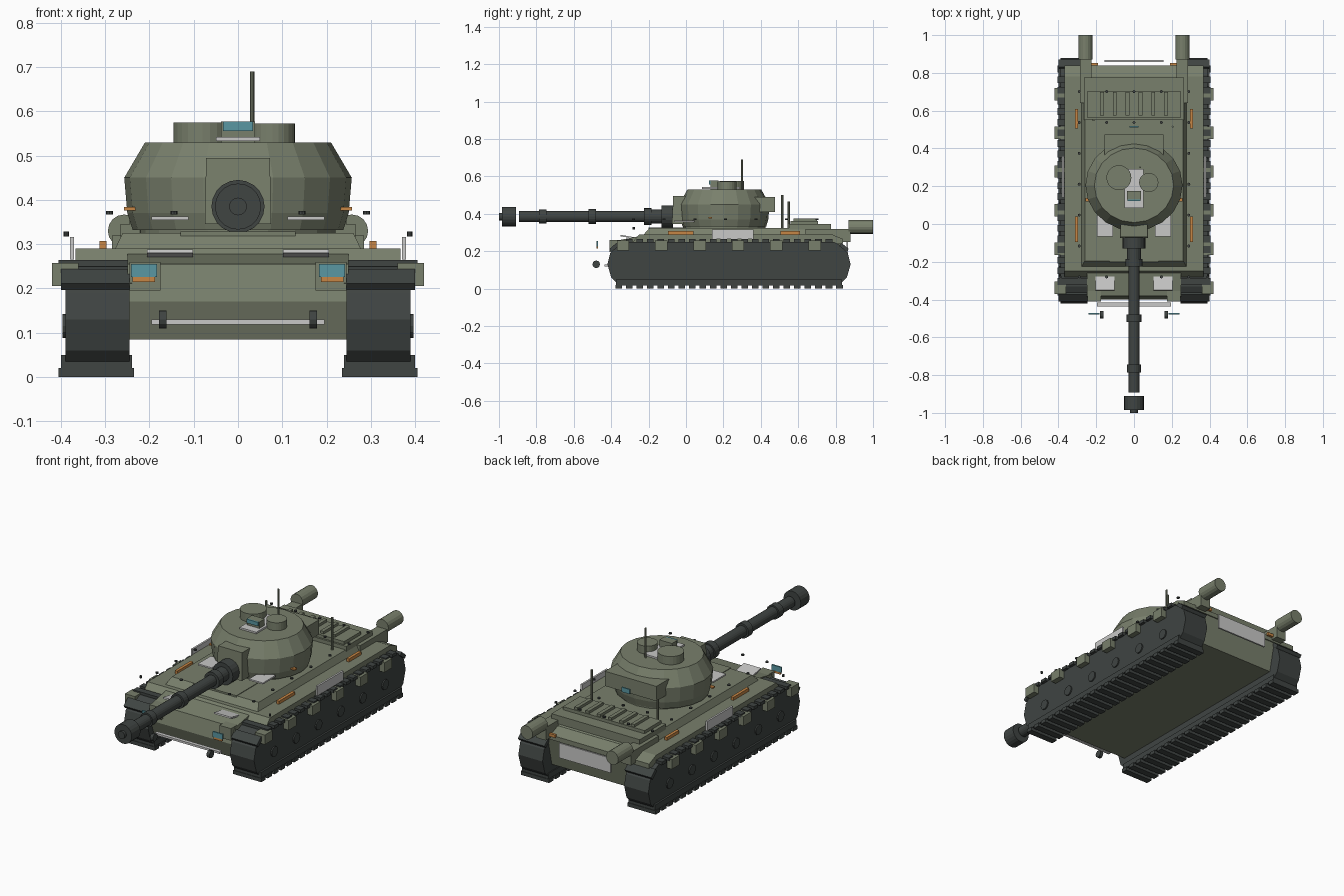
import bpy, bmesh, math
from mathutils import Matrix, Vector

cube = bpy.data.objects.get("Cube")
if cube:
    bpy.data.objects.remove(cube)


def material(name, rgb):
    m = bpy.data.materials.new(name)
    m.use_nodes = True
    m.diffuse_color = (*rgb, 1)
    m.node_tree.nodes["Principled BSDF"].inputs["Base Color"].default_value = (*rgb, 1)
    return m


GREEN = material("olive_green", (.19, .215, .15))
DARK = material("dark_metal", (.05, .058, .055))
LIGHT = material("light_grey", (.58, .58, .57))
ORANGE = material("orange", (.57, .24, .06))
GLASS = material("teal_glass", (.1, .31, .36))


def finish(name, bm, mat):
    bmesh.ops.recalc_face_normals(bm, faces=bm.faces)
    mesh = bpy.data.meshes.new(name)
    bm.to_mesh(mesh)
    bm.free()
    mesh.materials.append(mat)
    ob = bpy.data.objects.new(name, mesh)
    bpy.context.collection.objects.link(ob)
    return ob


def add_box(bm, x, y, z, taper=(1, 1), tilt=0):
    """Box from three ranges; taper shrinks the top, tilt turns it about x."""
    centre = Vector([(a + b) / 2 for a, b in (x, y, z)])
    size = [b - a for a, b in (x, y, z)]
    verts = bmesh.ops.create_cube(bm, size=1)["verts"]
    for v in verts:
        if v.co.z > 0:
            v.co.x *= taper[0]
            v.co.y *= taper[1]
        v.co = Vector([c * s for c, s in zip(v.co, size)])
    bmesh.ops.transform(bm, verts=verts, matrix=Matrix.Translation(centre) @ Matrix.Rotation(tilt, 4, 'X'))


def box(name, mat, x, y, z, taper=(1, 1), tilt=0):
    bm = bmesh.new()
    add_box(bm, x, y, z, taper, tilt)
    return finish(name, bm, mat)


def pair(name, mat, x, y, z, taper=(1, 1), tilt=0):
    box("left_" + name, mat, x, y, z, taper, tilt)
    box("right_" + name, mat, (-x[1], -x[0]), y, z, taper, tilt)


def add_cyl(bm, centre, r, length, axis='Z', sides=16):
    turn = {'X': Matrix.Rotation(math.pi / 2, 4, 'Y'), 'Y': Matrix.Rotation(math.pi / 2, 4, 'X'),
            'Z': Matrix.Identity(4)}[axis]
    bmesh.ops.create_cone(bm, cap_ends=True, segments=sides, radius1=r, radius2=r, depth=length,
                          matrix=Matrix.Translation(centre) @ turn)


def cyl(name, mat, centre, r, length, axis='Z', sides=16):
    bm = bmesh.new()
    add_cyl(bm, centre, r, length, axis, sides)
    return finish(name, bm, mat)


def prism(name, mat, profile, x0, x1):
    """Side profile of (y, z) points pulled across x."""
    bm = bmesh.new()
    face = bm.faces.new([bm.verts.new((x0, y, z)) for y, z in profile])
    new = bmesh.ops.extrude_face_region(bm, geom=[face])["geom"]
    bmesh.ops.translate(bm, verts=[g for g in new if isinstance(g, bmesh.types.BMVert)], vec=(x1 - x0, 0, 0))
    return finish(name, bm, mat)


# Hull
prism("lower_hull", GREEN, [(-.37, .085), (-.40, .17), (-.38, .255), (-.25, .28), (.78, .29), (.84, .265), (.80, .085)],
      -.25, .25)
prism("upper_hull", GREEN, [(-.28, .255), (-.25, .29), (.78, .29), (.84, .265), (.84, .24), (-.28, .24)], -.367, .367)
box("hull_deck", GREEN, (-.28, .28), (-.23, .78), (.285, .325), (.93, .93))
box("driver_block", GREEN, (-.13, .13), (-.2, 0), (.29, .328))
cyl("turret_ring", GREEN, (0, .205, .33), .22, .03, sides=20)

# Running gear
half = [(-.36, .02), (-.40, .06), (-.42, .13), (-.405, .19), (-.37, .23), (-.33, .25)]
loop = half + [(.46 - y, z) for y, z in reversed(half)]
for side, s in (("left", 1), ("right", -1)):
    prism(side + "_track", DARK, loop, .245 * s, .39 * s)
    bm = bmesh.new()
    for i in range(22):
        y = -.36 + i * .0562
        xr = sorted((.235 * s, .405 * s))
        add_box(bm, xr, (y - .018, y + .018), (0, .02))
        if 0 < i < 21:
            add_box(bm, xr, (y - .018, y + .018), (.247, .264))
    xr = sorted((.24 * s, .4 * s))
    add_box(bm, xr, (-.375, .835), (.018, .05))
    for y, t in ((-.385, .7), (.845, -.7)):
        add_box(bm, xr, (y - .025, y + .025), (.21, .23), tilt=t)
    finish(side + "_track_pads", bm, DARK)
    bm = bmesh.new()
    for i in range(6):
        add_cyl(bm, (.39 * s, -.25 + i * .19, .115), .027, .014, 'X', 12)
    finish(side + "_wheel_hubs", bm, DARK)
    bm = bmesh.new()
    for i in range(6):
        y = -.337 + i * .205
        add_box(bm, sorted((.36 * s, .42 * s)), (y - .033, y + .033), (.205, .257))
    finish(side + "_fender_brackets", bm, GREEN)

    # Rear exhausts and aerials
    box(side + "_exhaust_base", GREEN, sorted((.225 * s, .285 * s)), (.64, .88), (.25, .32))
    cyl(side + "_exhaust", GREEN, (.257 * s, .935, .33), .037, .13, 'Y')
    cyl(side + "_tow_hook", DARK, (.17 * s, -.48, .13), .02, .018, 'X', 12)
    box(side + "_tow_pin", DARK, sorted((.163 * s, .177 * s)), (-.485, -.475), (.11, .15))
    cyl(side + "_rail_knob", DARK, (.388 * s, -.28, .323), .006, .012, sides=8)
cyl("left_rear_aerial", GREEN, (.205, .515, .41), .006, .18, sides=8)
cyl("right_rear_aerial", GREEN, (-.215, .55, .38), .006, .17, sides=8)

# Deck fittings
pair("front_bracket", GREEN, (.175, .245), (-.41, -.33), (.195, .26))
pair("headlight", GLASS, (.183, .242), (-.479, -.471), (.226, .255))
pair("headlight_marker", ORANGE, (.187, .238), (-.479, -.47), (.215, .226))
pair("front_flap", LIGHT, (.102, .205), (-.352, -.25), (.271, .279), tilt=-.18)
pair("deck_plate", LIGHT, (.112, .195), (-.065, .045), (.355, .363))
pair("side_panel", LIGHT, (.37, .38), (.14, .36), (.265, .316))
pair("front_marker", ORANGE, (.297, .313), (-.095, .04), (.285, .307))
pair("rear_marker", ORANGE, (.297, .313), (.505, .61), (.285, .307))
pair("tail_light", ORANGE, (.19, .23), (.838, .852), (.262, .278))
pair("turret_marker", ORANGE, (.23, .258), (.12, .138), (.376, .384))
box("front_bar", LIGHT, (-.195, .195), (-.436, -.416), (.119, .13))
box("rear_panel", LIGHT, (-.155, .155), (.858, .867), (.17, .25))

# Engine deck with louvres
box("engine_deck", GREEN, (-.265, .265), (.55, .775), (.3, .345))
box("engine_cover", GREEN, (-.245, .245), (.56, .705), (.345, .362))
bm = bmesh.new()
for i in range(6):
    x = -.17 + i * .068
    add_box(bm, (x - .01, x + .01), (.575, .7), (.36, .376))
finish("engine_louvres", bm, GREEN)

# Raised bolts in a grid over the deck
bm = bmesh.new()
for row in range(7):
    y = -.28 + row * .1635
    columns = (-2, -1, 0, 1, 2) if row > 4 else (-2, -1, 1, 2) if row == 0 else (-2, 2)
    for c in columns:
        add_cyl(bm, (c * .145, y, .371), .008, .007, sides=8)
finish("deck_bolts", bm, DARK)

# Turret: stacked rings around one centre
bm = bmesh.new()
rings = []
for r, z in ((.238, .332), (.25, .37), (.257, .45), (.21, .53)):
    rings.append([bm.verts.new((r * math.cos(a), .205 + r * .94 * math.sin(a), z))
                  for a in (2 * math.pi * i / 20 for i in range(20))])
for low, high in zip(rings, rings[1:]):
    for i in range(20):
        j = (i + 1) % 20
        bm.faces.new((low[i], low[j], high[j], high[i]))
bm.faces.new(rings[0])
bm.faces.new(rings[-1])
finish("turret", bm, GREEN)
box("turret_bustle", GREEN, (-.155, .155), (.36, .475), (.41, .49))
box("bustle_window", GLASS, (-.025, .025), (.511, .519), (.43, .455))
box("mantlet", GREEN, (-.075, .075), (-.075, .06), (.345, .495), (.96, .9))

# Turret roof
cyl("large_hatch", GREEN, (-.08, .245, .55), .066, .05, sides=24)
cyl("small_hatch", GREEN, (.078, .22, .55), .051, .045, sides=24)
box("roof_plate", LIGHT, (-.05, .05), (.085, .29), (.533, .542))
box("sight_block", GREEN, (-.038, .038), (.13, .175), (.53, .577))
box("sight_window", GLASS, (-.034, .034), (.122, .13), (.556, .577))
cyl("roof_aerial", GREEN, (.032, .3, .61), .005, .16, sides=8)

# Gun, listed as start, end and radius along y
gun = [("gun_tip", -1, -.985, .02), ("muzzle_brake", -.985, -.91, .052), ("barrel", -.893, -.05, .03),
       ("front_collar", -.785, -.745, .038), ("middle_collar", -.52, -.48, .04),
       ("rear_collar", -.225, -.185, .045), ("gun_sleeve", -.2, -.06, .038), ("gun_base", -.13, -.07, .06)]
for name, y0, y1, r in gun:
    cyl(name, DARK, (0, (y0 + y1) / 2, .385), r, y1 - y0, 'Y', 20)
